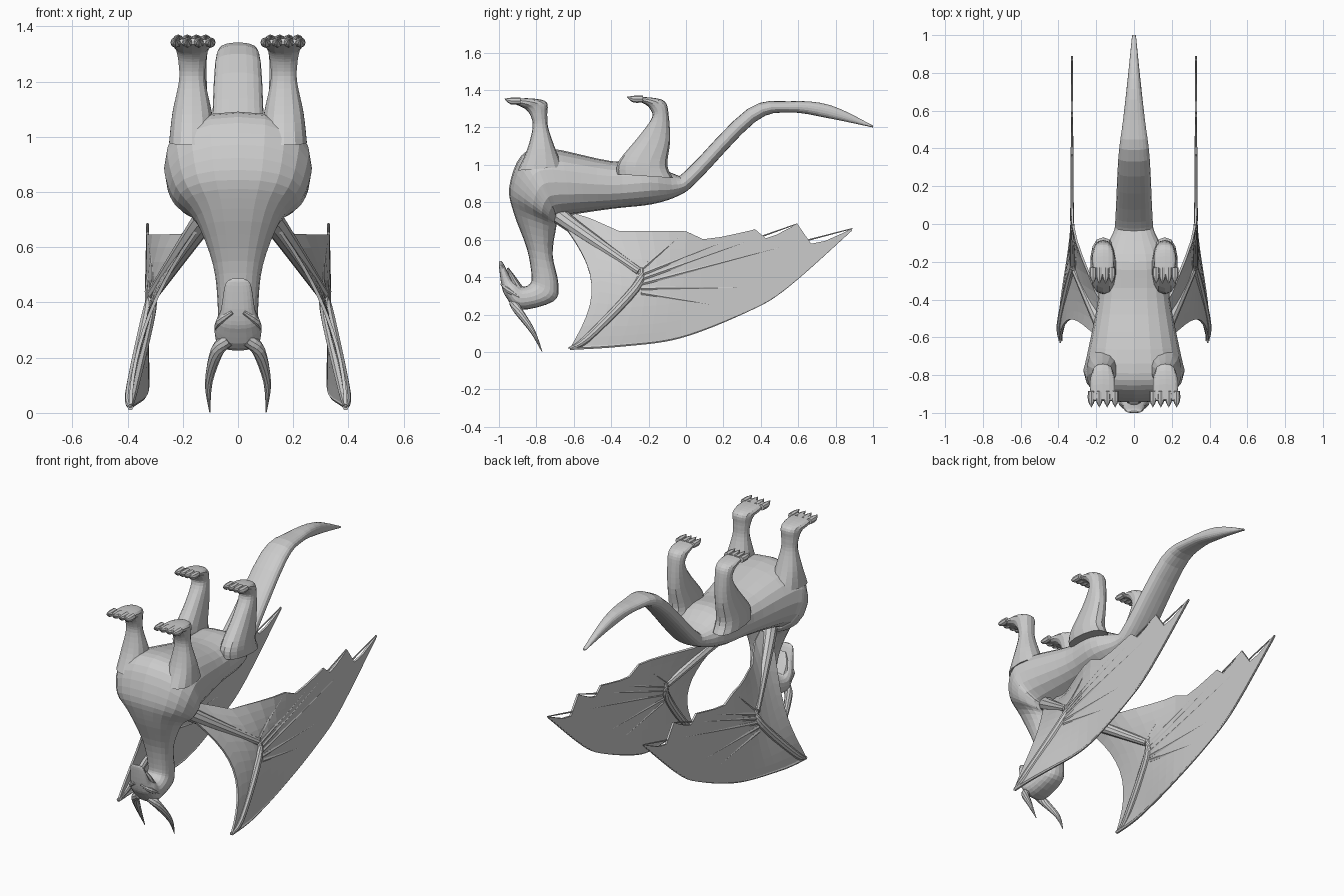
import bpy, bmesh, math
from mathutils import Vector

if "Cube" in bpy.data.objects:
    bpy.data.objects.remove(bpy.data.objects["Cube"])


def finish(name, bm, mirror=False, thick=0):
    bmesh.ops.recalc_face_normals(bm, faces=bm.faces)
    me = bpy.data.meshes.new(name)
    bm.to_mesh(me)
    bm.free()
    ob = bpy.data.objects.new(name, me)
    bpy.context.collection.objects.link(ob)
    if thick:
        s = ob.modifiers.new("thickness", 'SOLIDIFY')
        s.thickness, s.offset = thick, 0
    if mirror:
        m = ob.modifiers.new("mirror", 'MIRROR')
        m.use_mirror_merge = False
    return ob


def smooth_rows(rows, steps):
    """Catmull-Rom interpolation of rows of numbers."""
    out, n = [], len(rows)
    for i in range(n - 1):
        p = [rows[max(0, min(n - 1, i + k))] for k in (-1, 0, 1, 2)]
        for s in range(steps):
            t = s / steps
            out.append([0.5 * (2 * b + (c - a) * t + (2 * a - 5 * b + 4 * c - d) * t * t
                               + (3 * b - a - 3 * c + d) * t ** 3) for a, b, c, d in zip(*p)])
    return out + [list(rows[-1])]


def skin(bm, rings):
    loops = [[bm.verts.new(p) for p in r] for r in rings]
    n = len(loops[0])
    for a, b in zip(loops, loops[1:]):
        for i in range(n):
            bm.faces.new((a[i], a[(i + 1) % n], b[(i + 1) % n], b[i]))
    bm.faces.new(loops[0])
    bm.faces.new(loops[-1])


def loft(name, rows, sides, x=0, steps=4, power=0.85):
    """Rows: side-view edge point a (y,z), edge point b (y,z), half width."""
    def se(v):
        return math.copysign(abs(v) ** power, v)
    rings = []
    for ya, za, yb, zb, w in smooth_rows(rows, steps):
        ring = []
        for i in range(sides):
            t = 2 * math.pi * i / sides
            c, s = se(math.cos(t)) / 2, se(math.sin(t))
            ring.append((x + w * s, (ya + yb) / 2 + (ya - yb) * c, (za + zb) / 2 + (za - zb) * c))
        rings.append(ring)
    bm = bmesh.new()
    skin(bm, rings)
    return finish(name, bm, x != 0)


def tubes(name, paths, sides=8, steps=3):
    """Mirrored round tapered tubes through (x, y, z, radius) points."""
    bm = bmesh.new()
    for path in paths:
        pts = smooth_rows(path, steps)
        rings = []
        for i, (x, y, z, r) in enumerate(pts):
            d = Vector(pts[min(i + 1, len(pts) - 1)][:3]) - Vector(pts[max(i - 1, 0)][:3])
            q = d.to_track_quat('Z', 'Y')
            rings.append([Vector((x, y, z)) + q @ Vector((r * math.cos(a), r * math.sin(a), 0))
                          for a in (2 * math.pi * k / sides for k in range(sides))])
        skin(bm, rings)
    return finish(name, bm, True)


# Body: one skin from tail tip through torso, chest and neck to the snout
loft("body", [
    (1, 1.21, 1, 1.2, .01), (.77, 1.32, .76, 1.25, .034), (.55, 1.34, .55, 1.28, .058),
    (.33, 1.3, .37, 1.23, .083), (.01, .98, .07, .92, .098), (-.06, .95, -.03, .84, .11),
    (-.2, 1.02, -.18, .79, .178), (-.4, 1.02, -.4, .765, .19), (-.74, 1.09, -.66, .725, .25),
    (-.88, 1.05, -.685, .705, .267), (-.945, .88, -.69, .69, .235), (-.92, .74, -.695, .66, .155),
    (-.85, .55, -.713, .52, .09), (-.825, .4, -.682, .36, .073), (-.84, .36, -.71, .27, .075),
    (-.87, .35, -.89, .225, .084), (-.9, .365, -.96, .29, .08), (-.935, .395, -.985, .35, .062),
    (-.975, .47, -1, .46, .046), (-.99, .487, -.998, .486, .02)], 20)

# Lower jaw, slightly open
loft("lower_jaw", [(-.86, .33, -.91, .31, .06), (-.91, .4, -.94, .38, .055),
                   (-.95, .452, -.957, .447, .02)], 12)

# Horns and brows
tubes("horn", [[(.035, -.92, .265, .026), (.075, -.9, .225, .024), (.106, -.82, .11, .014),
                (.102, -.77, .002, .002)]], 10, 4)
tubes("brow", [[(.02, -.985, .365, .008), (.065, -.95, .33, .016), (.08, -.89, .29, .005)]])

# Raised legs and feet, as the figure lies on its back
loft("front_leg", [
    (-.9, .97, -.66, .99, .085), (-.85, 1.08, -.7, 1.09, .073), (-.82, 1.2, -.737, 1.2, .049),
    (-.83, 1.26, -.742, 1.27, .05), (-.855, 1.295, -.745, 1.335, .058), (-.88, 1.31, -.82, 1.355, .068),
    (-.938, 1.335, -.93, 1.355, .062)], 14, .166)
loft("hind_leg", [
    (-.37, .95, -.07, .93, .07), (-.36, 1.02, -.1, 1.0, .068), (-.25, 1.155, -.085, 1.125, .054),
    (-.183, 1.25, -.092, 1.26, .05), (-.19, 1.295, -.11, 1.335, .054), (-.22, 1.325, -.17, 1.358, .058),
    (-.275, 1.345, -.268, 1.364, .048)], 14, .163)

# Four toes with claws per foot
for name, cx, gap, y, z in (("front_claws", .163, .042, -.905, 1.342), ("hind_claws", .167, .033, -.25, 1.352)):
    paths = []
    for k in (-1.5, -.5, .5, 1.5):
        x = cx + k * gap
        paths.append([(x, y + .02, z, .018), (x, y - .03, z, .018), (x, y - .065, z + .012, .001)])
    tubes(name, paths)


# Sideways position of the wing surface: arched near the arm, flat towards the rear
def wing_x(y, z):
    arch = .39 - .55 * max(z, 0) ** 2
    t = max(0, min(1, (y + .55) / .6))
    t = t * t * (3 - 2 * t)
    return arch + (.328 - arch) * t


def on_wing(pts):
    return [(wing_x(y, z), y, z, r) for y, z, r in pts]


# Wing membrane: scalloped trailing edge joined to the curved leading edge
tips = [(-.67, .7), (-.36, .645), (0, .645), (.37, .655), (.595, .685), (.89, .66)]
sags = (-.05, 0, .045, .055, .1)
STEP = 4
trail = []
for a, b, sag in zip(tips, tips[1:], sags):
    for k in range(STEP):
        t = k / STEP
        trail.append((a[0] + (b[0] - a[0]) * t,
                      a[1] + (b[1] - a[1]) * t - sag * math.sin(math.pi * math.sqrt(t))))
trail.append(tips[-1])
lead = smooth_rows([(-.62, .02), (-.35, .036), (-.03, .08), (.33, .22), (.54, .345), (.885, .65)], STEP)
bm = bmesh.new()
cols = []
for i, (a, b) in enumerate(zip(trail, lead)):
    col = []
    for j in range(13):
        v = j / 12
        y = a[0] + (b[0] - a[0]) * v + .14 * math.sin(math.pi * v) * max(0, 1 - i / 8)
        z = a[1] + (b[1] - a[1]) * v
        col.append(bm.verts.new((wing_x(y, z), y, z)))
    cols.append(col)
for a, b in zip(cols, cols[1:]):
    for j in range(12):
        bm.faces.new((a[j], b[j], b[j + 1], a[j + 1]))
finish("wing_membrane", bm, True, .012)

# Wing arm, forearm and thumb claw
tubes("wing_arm", [on_wing([(-.7, .75, .05), (-.6, .67, .04), (-.25, .43, .022)]),
                   on_wing([(-.24, .45, .014), (-.27, .34, .026), (-.53, .07, .022), (-.63, .02, .003)])], 10, 5)

# Finger bones fanning from the elbow, plus the leading-edge rim
fingers = []
for k, (ty, tz) in enumerate(tips[2:] + lead[4 * STEP:2 * STEP:-STEP]):
    sy, sz = -.24, .44 - .025 * k
    fingers.append(on_wing([(sy + (ty - sy) * t, sz + (tz - sz) * t, .012 - .009 * t) for t in (0, .25, .5, .75, 1)]))
fingers.append(on_wing([(y, z, .011 - .0004 * i) for i, (y, z) in enumerate(lead)]))
tubes("wing_fingers", fingers, 6, 2)
